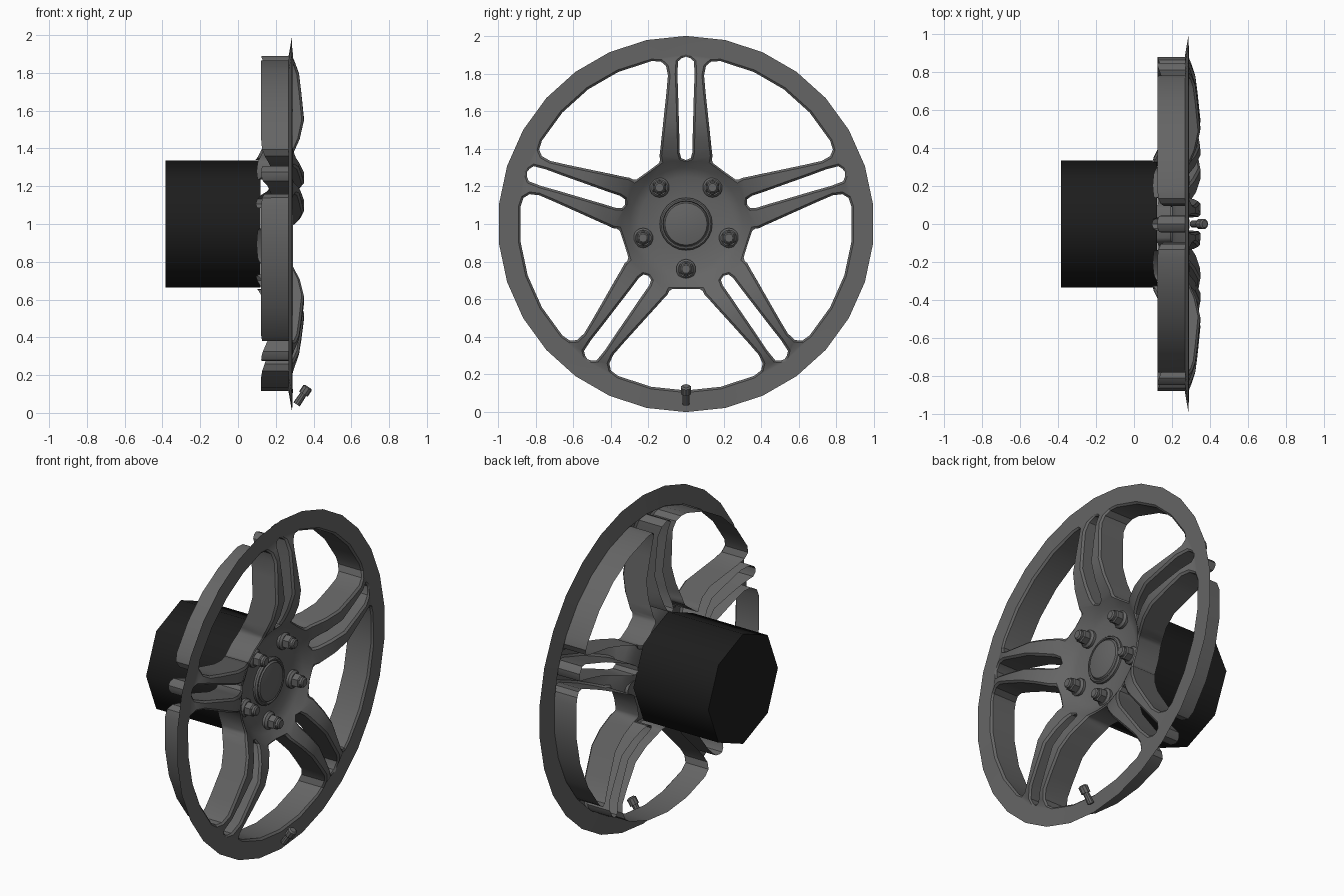
import bpy, bmesh, math
from mathutils import Vector, Matrix

if "Cube" in bpy.data.objects:
    bpy.data.objects.remove(bpy.data.objects["Cube"])


def material(name, value):
    m = bpy.data.materials.new(name)
    m.use_nodes = True
    colour = (value, value, value, 1)
    m.diffuse_color = colour
    m.node_tree.nodes["Principled BSDF"].inputs["Base Color"].default_value = colour
    return m


GREY = material("dark grey metal", 0.13)
BLACK = material("black", 0.012)
AXLE = Vector((0, 0, 1))
STEP = math.radians(12)
SPOKES = 5


def finish(bm, name, mat, angle=30):
    mesh = bpy.data.meshes.new(name)
    bm.to_mesh(mesh)
    bm.free()
    obj = bpy.data.objects.new(name, mesh)
    bpy.context.collection.objects.link(obj)
    mesh.materials.append(mat)
    bpy.ops.object.select_all(action='DESELECT')
    obj.select_set(True)
    bpy.context.view_layer.objects.active = obj
    bpy.ops.object.shade_smooth_by_angle(angle=math.radians(angle))
    return obj


def lathe(name, profile, sides, mat, origin=AXLE, axis=(1, 0, 0), angle=30):
    """Turn (distance along axis, radius) points around an axis."""
    bm = bmesh.new()
    rings = []
    for d, r in profile:
        turns = [2 * math.pi * k / sides for k in range(sides)]
        rings.append([bm.verts.new((d, r * math.sin(a), r * math.cos(a))) for a in turns])
    for a, b in zip(rings, rings[1:]):
        for k in range(sides):
            n = (k + 1) % sides
            bm.faces.new((a[k], b[k], b[n], a[n]))
    bmesh.ops.remove_doubles(bm, verts=bm.verts, dist=1e-5)
    bmesh.ops.recalc_face_normals(bm, faces=bm.faces)
    turn = Vector((1, 0, 0)).rotation_difference(Vector(axis)).to_matrix().to_4x4()
    bm.transform(Matrix.Translation(origin) @ turn)
    return finish(bm, name, mat, angle)


# Depth of the front face against radius
PROFILE = [(0, .2), (.25, .2), (.30, .225), (.345, .265), (.40, .295), (.5, .342),
           (.55, .35), (.7, .335), (.82, .32), (.885, .29), (2, .288)]


def depth(r):
    for (r0, x0), (r1, x1) in zip(PROFILE, PROFILE[1:]):
        if r <= r1:
            return x0 + (x1 - x0) * (r - r0) / (r1 - r0)


def polar(r, steps):
    return (r * math.cos(steps * STEP), r * math.sin(steps * STEP))


# Half of one spoke as (along, across) points: slot edge and window edge
slot = [(.34, 0), (.35, .025), (.38, .034), (.45, .035), (.55, .038),
        (.70, .042), (.80, .046), (.865, .042), (.882, .022), (.89, 0)]
window = [(.33, .135), (.36, .141), (.40, .136), (.45, .131), (.55, .12),
          (.70, .104), (.79, .096), (.84, .106), (.865, .135), polar(.885, 1)]
rim = [window[-1], polar(.885, 2), polar(.885, 3)]
outer = [polar(1, k) for k in range(4)]
hub_edge = [slot[0], (.335, .07), window[0], polar(.345, 3)]


def half_spoke(bm, turn, side):
    def vert(p, back=0):
        u, t = p[0], p[1] * side
        c, s = math.cos(turn), math.sin(turn)
        return bm.verts.new((depth(math.hypot(u, t)) - back, t * c - u * s, 1 + u * c + t * s))

    def face(points, backs=None):
        vs = [vert(p, b) for p, b in zip(points, backs or [0] * len(points))]
        bm.faces.new(vs if side > 0 else vs[::-1])

    # arm between slot and window
    face([slot[0], hub_edge[1], window[0], window[1], slot[1]])
    for i in range(1, len(slot) - 1):
        face([slot[i], window[i], window[i + 1], slot[i + 1]])
    # rim flange
    face([slot[-1], window[-1], outer[1], outer[0]])
    for i in range(2):
        face([rim[i], rim[i + 1], outer[i + 2], outer[i + 1]])
    # dished hub
    chains = [hub_edge]
    for r in (.30, .25, .12):
        chains.append([tuple(Vector(p).normalized() * r) for p in hub_edge])
    for a, b in zip(chains, chains[1:]):
        for i in range(3):
            face([b[i], b[i + 1], a[i + 1], a[i]])
    # walls running back from every opening
    for chain in (slot, [hub_edge[-1]] + window + rim[1:]):
        for p, q in zip(chain, chain[1:]):
            wall = [p, q, q, p] if chain is slot else [q, p, p, q]
            face(wall, [0, 0, .167, .167])


bm = bmesh.new()
for n in range(SPOKES):
    for side in (1, -1):
        half_spoke(bm, n * 2 * math.pi / SPOKES, side)
bmesh.ops.remove_doubles(bm, verts=bm.verts, dist=1e-4)
bmesh.ops.recalc_face_normals(bm, faces=bm.faces)
if sum(f.normal.x * f.calc_area() for f in bm.faces) < 0:
    bmesh.ops.reverse_faces(bm, faces=bm.faces)
# narrow chamfer around the openings
sharp = [e for e in bm.edges if len(e.link_faces) == 2 and e.calc_face_angle() > math.radians(55)]
bmesh.ops.bevel(bm, geom=sharp, offset=.012, segments=1, affect='EDGES', clamp_overlap=True)
finish(bm, "wheel_face", GREY, 35)

# Tapered back of the rim flange
lathe("rim_flange_back", [(.268, .89), (.287, 1.0)], 30, GREY)

# Axle drum
lathe("axle_drum", [(-.385, 0), (-.385, .335), (.12, .335), (.12, 0)], 8, BLACK, angle=50)

# Centre cap
lathe("centre_cap", [(.19, .14), (.212, .14), (.222, .132), (.222, .124), (.214, .12),
                     (.226, .112), (.236, .06), (.238, 0)], 24, GREY)

# Wheel nuts, one below each window
for n in range(SPOKES):
    a = math.pi + n * 2 * math.pi / SPOKES
    spot = AXLE + Vector((.195, -.24 * math.sin(a), .24 * math.cos(a)))
    lathe("nut_seat", [(0, .053), (.02, .053), (.032, .042), (.032, 0)], 14, GREY, spot)
    lathe("nut_hex", [(.02, .041), (.07, .041), (.076, .034), (.076, 0)], 6, GREY, spot)
    lathe("nut_tip", [(.07, .03), (.09, .03), (.097, .022), (.097, 0)], 12, GREY, spot)

# Valve stem at the bottom of the rim
lathe("valve_stem", [(0, 0), (0, .02), (.065, .018), (.065, .027), (.105, .027),
                     (.112, .018), (.112, 0)], 10, GREY, Vector((.31, 0, .045)), (.55, 0, .83))
